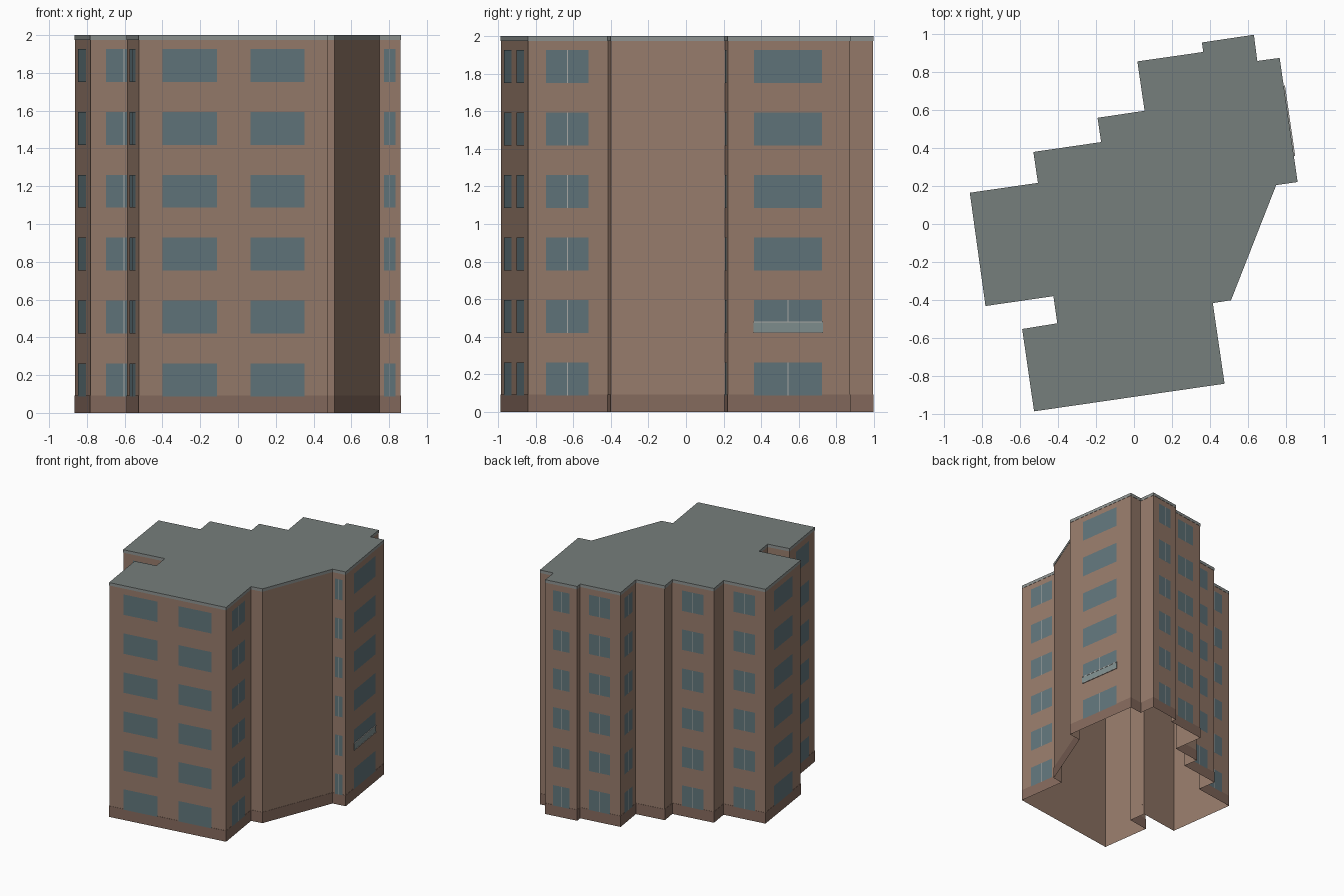
import bpy
from mathutils import Vector

if "Cube" in bpy.data.objects:
    bpy.data.objects.remove(bpy.data.objects["Cube"])

# Footprint, counter-clockwise from the front left corner
OUT = [Vector(p) for p in [
    (-.525, -.985), (.475, -.84), (.413, -.415), (.51, -.40), (.748, .207),
    (.86, .223), (.766, .873), (.648, .857), (.63, .995), (.36, .955),
    (.367, .905), (.02, .855), (.058, .595), (-.19, .558), (-.171, .43),
    (-.528, .378), (-.504, .215), (-.863, .163), (-.781, -.43),
    (-.423, -.378), (-.402, -.525), (-.587, -.555)]]
N = len(OUT)
# Facade openings: wall index, start and end along wall, floors with a mullion
WINDOWS = [(0, .124, .413, 0), (0, .592, .876, 0), (1, .224, .753, 6),
           (4, .213, .762, 6), (5, .215, .77, 2), (8, .24, .76, 6),
           (10, .22, .75, 6), (11, .24, .76, 6), (14, .24, .76, 6),
           (16, .24, .76, 6), (17, .24, .76, 6), (18, .23, .76, 6),
           (21, .25, .76, 6)]
SILL, PITCH, WIN_H = .088, .3327, .174


def mat(name, rgb):
    m = bpy.data.materials.new(name)
    m.diffuse_color = (*rgb, 1)
    m.use_nodes = True
    m.node_tree.nodes["Principled BSDF"].inputs["Base Color"].default_value = m.diffuse_color
    return m


WALL = mat("brick", (.31, .2, .148))
BASE = mat("dark_brick", (.235, .145, .11))
ROOF = mat("roof_grey", (.18, .21, .2))
TRIM = mat("trim_grey", (.27, .29, .28))
GLASS = mat("glass", (.12, .18, .2))
FRAME = mat("frame", (.42, .42, .4))
PANEL = mat("balcony_glass", (.22, .28, .28))


def add(name, faces, material):
    """Object from a list of polygons."""
    verts = [v for f in faces for v in f]
    idx, k = [], 0
    for f in faces:
        idx.append(range(k, k + len(f)))
        k += len(f)
    me = bpy.data.meshes.new(name)
    me.from_pydata(verts, [], [list(i) for i in idx])
    me.materials.append(material)
    ob = bpy.data.objects.new(name, me)
    bpy.context.collection.objects.link(ob)
    return ob


def normal(i):
    d = (OUT[(i + 1) % N] - OUT[i]).normalized()
    return Vector((d.y, -d.x))


def offset(dist):
    """Footprint pushed outward by dist with mitred corners."""
    pts = []
    for i in range(N):
        a, b = normal(i - 1 if i else N - 1), normal(i)
        pts.append(OUT[i] + (a + b) * dist / (1 + a.dot(b)))
    return pts


def ring(profile):
    """Wall strip running round the footprint; profile is (offset, z) pairs."""
    loops = [[(p.x, p.y, z) for p in offset(o)] for o, z in profile]
    return [(lo[i], lo[(i + 1) % N], hi[(i + 1) % N], hi[i])
            for lo, hi in zip(loops, loops[1:]) for i in range(N)]


def panel(i, t0, t1, z0, z1, out):
    """Upright rectangle in front of wall i."""
    a, b = OUT[i], OUT[(i + 1) % N]
    p, q = a.lerp(b, t0) + normal(i) * out, a.lerp(b, t1) + normal(i) * out
    return [(p.x, p.y, z0), (q.x, q.y, z0), (q.x, q.y, z1), (p.x, p.y, z1)]


def slab(i, t0, t1, z0, z1, o0, o1):
    """Closed box in front of wall i."""
    k, f = panel(i, t0, t1, z0, z1, o0), panel(i, t0, t1, z0, z1, o1)
    sides = [(k[j], k[(j + 1) % 4], f[(j + 1) % 4], f[j]) for j in range(4)]
    return [f, k[::-1]] + sides


# Shell, open underneath
add("walls", ring([(0, 0), (0, 1.975)]), WALL)
add("plinth", ring([(.002, 0), (.002, .093), (0, .093)]), BASE)
add("parapet_band", ring([(0, 1.975), (.002, 1.975), (.002, 2)]), TRIM)
add("roof", [[(p.x, p.y, 2) for p in offset(.002)]], ROOF)

# Windows and mullions on six floors
glass, bars = [], []
for wall, t0, t1, mullions in WINDOWS:
    length = (OUT[(wall + 1) % N] - OUT[wall]).length
    mid, half = (t0 + t1) / 2, .0025 / length
    for floor in range(6):
        z = SILL + PITCH * floor
        glass.append(panel(wall, t0, t1, z, z + WIN_H, .003))
        if floor < mullions:
            bars.append(panel(wall, mid - half, mid + half, z, z + WIN_H, .0045))
add("windows", glass, GLASS)
add("mullions", bars, FRAME)

# Shallow balcony on the right wall, second floor
add("balcony_panel", slab(5, .208, .777, .424, .478, .003, .007), PANEL)
add("balcony_rails", slab(5, .208, .777, .475, .481, .002, .009)
    + slab(5, .208, .777, .419, .425, .002, .009), FRAME)
